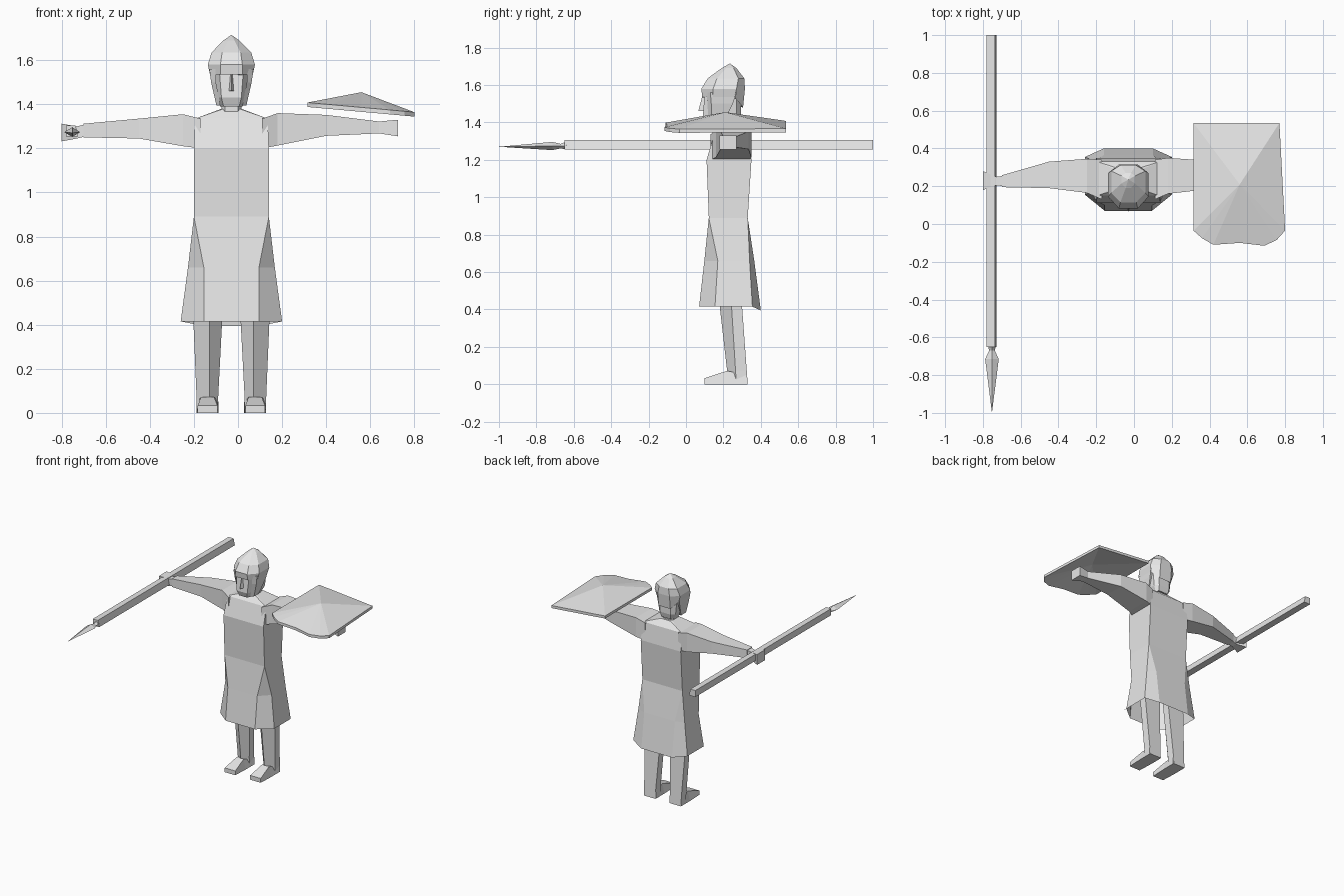
import bpy, bmesh

CX = -0.03  # body centre line

mat = bpy.data.materials.new("plain grey")
mat.diffuse_color = (0.8, 0.8, 0.8, 1)


def loft(name, rings, start=True, end=True):
    """Skin a list of equal-length point rings, with optional end caps."""
    bm = bmesh.new()
    vs = [[bm.verts.new(p) for p in r] for r in rings]
    n = len(rings[0])
    for a, b in zip(vs, vs[1:]):
        for i in range(n):
            j = (i + 1) % n
            bm.faces.new((a[i], a[j], b[j], b[i]))
    if start:
        bm.faces.new(vs[0][::-1])
    if end:
        bm.faces.new(vs[-1])
    bmesh.ops.remove_doubles(bm, verts=bm.verts, dist=0.0005)
    bmesh.ops.recalc_face_normals(bm, faces=bm.faces)
    me = bpy.data.meshes.new(name)
    bm.to_mesh(me)
    bm.free()
    me.materials.append(mat)
    ob = bpy.data.objects.new(name, me)
    bpy.context.collection.objects.link(ob)
    return ob


def octagon(z, hw_f, y_f, hw_s, y_sf, y_sb, hw_b, y_b, z_back=None):
    """Symmetric eight-point ring: front, side front, side back, back."""
    half = [(hw_f, y_f, z), (hw_s, y_sf, z), (hw_s, y_sb, z),
            (hw_b, y_b, z if z_back is None else z_back)]
    return ([(CX + x, y, h) for x, y, h in half] +
            [(CX - x, y, h) for x, y, h in reversed(half)])


def box_x(x, y0, y1, z0, z1):
    return [(x, y0, z0), (x, y1, z0), (x, y1, z1), (x, y0, z1)]


def box_y(y, x0, x1, z0, z1):
    return [(x0, y, z0), (x1, y, z0), (x1, y, z1), (x0, y, z1)]


# Tunic: flared octagonal skirt, square chest, sloping shoulders, open hem
loft("tunic", [
    octagon(0.415, 0.125, 0.07, 0.23, 0.155, 0.355, 0.13, 0.40, 0.395),
    octagon(0.66, 0.125, 0.098, 0.197, 0.17, 0.34, 0.13, 0.365),
    octagon(0.89, 0.17, 0.122, 0.17, 0.122, 0.33, 0.17, 0.33),
    octagon(1.20, 0.17, 0.11, 0.17, 0.11, 0.35, 0.17, 0.35),
    octagon(1.335, 0.165, 0.15, 0.165, 0.15, 0.33, 0.165, 0.33),
    octagon(1.378, 0.04, 0.19, 0.05, 0.2, 0.28, 0.04, 0.29),
], start=False)

# Neck and head
loft("neck", [octagon(z, 0.03, 0.18, 0.045, 0.2, 0.26, 0.03, 0.275)
              for z in (1.35, 1.45)])
loft("head", [
    octagon(1.39, 0.035, 0.105, 0.05, 0.15, 0.26, 0.04, 0.285),
    octagon(1.43, 0.045, 0.09, 0.07, 0.15, 0.27, 0.045, 0.295),
    octagon(1.56, 0.055, 0.10, 0.085, 0.15, 0.27, 0.05, 0.295),
])

# Nose
loft("nose", [
    [(CX - 0.018, 0.11, 1.46), (CX + 0.018, 0.11, 1.46), (CX, 0.066, 1.462)],
    [(CX - 0.008, 0.11, 1.545), (CX + 0.008, 0.11, 1.545), (CX, 0.088, 1.545)],
])

# Pointed helmet
loft("helmet", [
    octagon(1.535, 0.05, 0.087, 0.097, 0.145, 0.26, 0.05, 0.305, 1.48),
    octagon(1.58, 0.05, 0.082, 0.107, 0.145, 0.27, 0.05, 0.315),
    octagon(1.635, 0.042, 0.115, 0.09, 0.165, 0.28, 0.04, 0.312),
    octagon(1.69, 0.014, 0.19, 0.036, 0.215, 0.255, 0.014, 0.27),
    octagon(1.715, 0, 0.235, 0, 0.235, 0.235, 0, 0.235),
])

# Cheek guards
for s, side in ((1, "left"), (-1, "right")):
    def guard(z, inner, outer, y0, y1):
        return [(CX + s * inner, y0, z), (CX + s * outer, y0 + 0.02, z),
                (CX + s * outer, y1, z), (CX + s * inner, y1, z)]
    loft(side + "_cheek_guard", [
        guard(1.395, 0.05, 0.068, 0.12, 0.2),
        guard(1.50, 0.07, 0.092, 0.115, 0.25),
        guard(1.56, 0.07, 0.10, 0.11, 0.27),
    ])

# Arms, lofted outward from the shoulders, each ending in a hand
loft("right_arm", [
    box_x(-0.17, 0.13, 0.34, 1.20, 1.335),
    box_x(-0.25, 0.165, 0.345, 1.21, 1.355),
    box_x(-0.45, 0.19, 0.33, 1.245, 1.335),
    box_x(-0.70, 0.195, 0.258, 1.25, 1.312),
])
loft("right_hand", [
    box_x(-0.69, 0.20, 0.255, 1.255, 1.31),
    box_x(-0.73, 0.205, 0.25, 1.245, 1.30),
    box_x(-0.80, 0.18, 0.28, 1.232, 1.312),
])
loft("left_arm", [
    box_x(0.11, 0.13, 0.34, 1.20, 1.335),
    box_x(0.18, 0.16, 0.35, 1.213, 1.36),
    box_x(0.40, 0.185, 0.335, 1.257, 1.352),
    box_x(0.64, 0.20, 0.26, 1.268, 1.322),
    box_x(0.725, 0.18, 0.27, 1.255, 1.33),
])

# Legs with a front ridge, and wedge feet
for s, side in ((1, "left"), (-1, "right")):
    def leg_ring(z, ridge_y, y_mid, y_back, inner, outer):
        pts = [(0.10, ridge_y), (outer, y_mid), (outer, y_back),
               (inner, y_back), (inner, y_mid)]
        return [(CX + s * x, y, z) for x, y in pts]
    loft(side + "_leg", [
        leg_ring(0.0, 0.225, 0.27, 0.33, 0.06, 0.157),
        leg_ring(0.07, 0.22, 0.265, 0.325, 0.06, 0.158),
        leg_ring(0.55, 0.165, 0.235, 0.29, 0.035, 0.178),
    ])
    xs = sorted((CX + s * 0.058, CX + s * 0.158))
    mid = sum(xs) / 2
    loft(side + "_foot", [
        box_y(0.10, xs[0] + 0.005, xs[1] - 0.005, 0, 0.033),
        [(xs[0], 0.22, 0), (xs[1], 0.22, 0),
         (mid + 0.03, 0.22, 0.072), (mid - 0.03, 0.22, 0.072)],
        box_y(0.325, xs[0], xs[1], 0, 0.05),
    ])

# Spear
loft("spear_shaft", [
    [(-0.78, y, 1.255), (-0.727, y, 1.255), (-0.737, y, 1.305), (-0.78, y, 1.305)]
    for y in (-0.65, 1.0)])
loft("spear_head", [
    [(-0.752 - w, y, z), (-0.752, y, z - h), (-0.752 + w, y, z), (-0.752, y, z + h)]
    for y, w, h, z in ((-0.64, 0.022, 0.022, 1.277), (-0.67, 0.015, 0.012, 1.273),
                       (-0.715, 0.036, 0.022, 1.274), (-1.0, 0.0, 0.0, 1.27))])

# Shield: shallow pyramid shell with a curved front edge, tilted sideways
outline = [(0.315, 0.535), (0.77, 0.535), (0.80, -0.035), (0.755, -0.085),
           (0.69, -0.115), (0.56, -0.10), (0.42, -0.11), (0.36, -0.075),
           (0.315, -0.035)]


def rim(dz):
    return [(x, y, 1.388 - 0.09 * (x - 0.315) + dz) for x, y in outline]


def peak(z):
    return [(0.56, 0.21, z)] * len(outline)


loft("shield", [peak(1.455), rim(0.02), rim(0.0), peak(1.43)],
     start=False, end=False)
